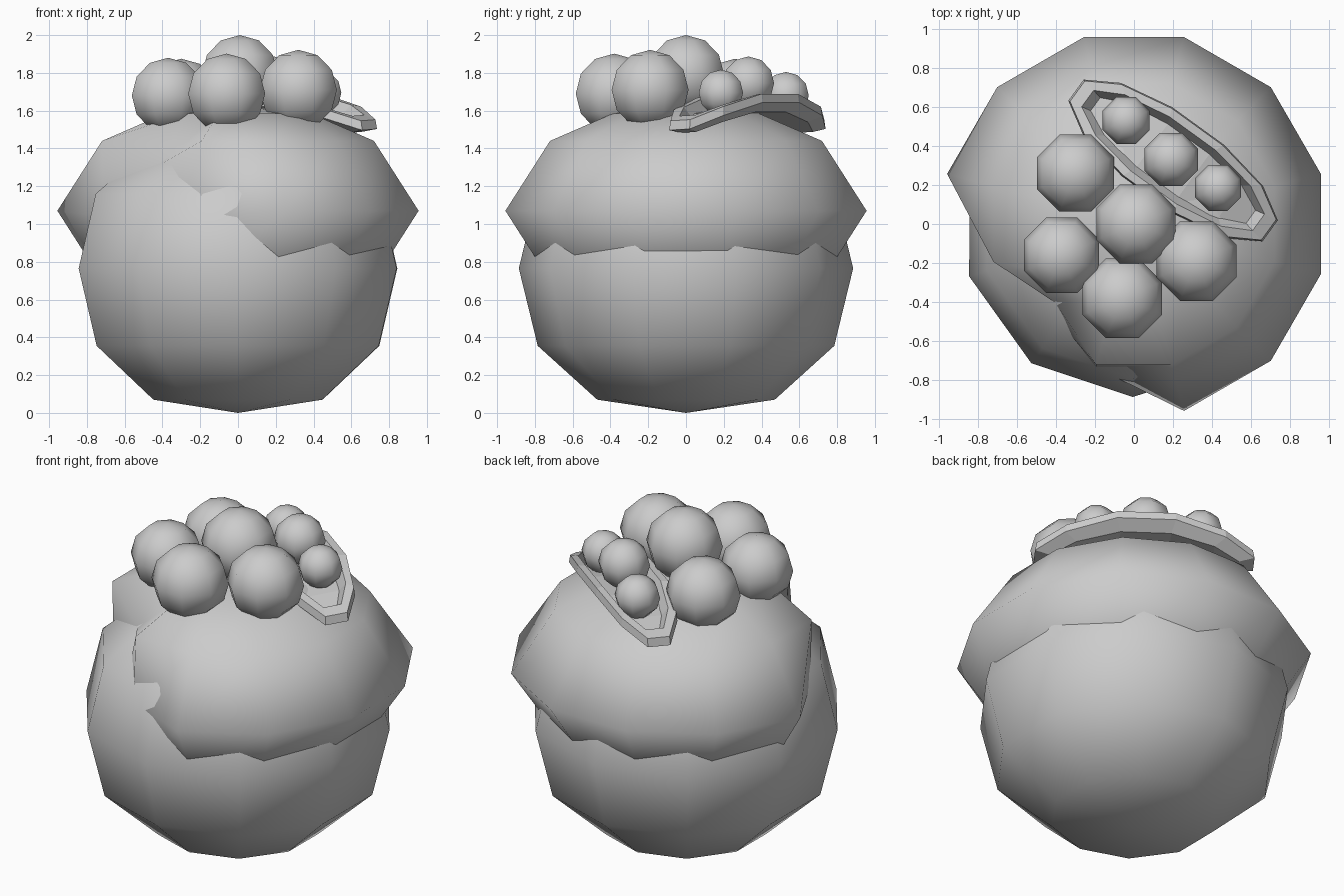
import bpy, math
from math import sin, cos, radians, pi

if "Cube" in bpy.data.objects:
    bpy.data.objects.remove(bpy.data.objects["Cube"])


def make(name, verts, faces, smooth=True):
    me = bpy.data.meshes.new(name)
    me.from_pydata(verts, [], faces)
    if smooth:
        me.polygons.foreach_set("use_smooth", [True] * len(me.polygons))
    me.update()
    ob = bpy.data.objects.new(name, me)
    bpy.context.collection.objects.link(ob)
    return ob


def lathe(name, rings, bottom, top, segs, offset, center=(0, 0), dents={}):
    """Closed round form from (radius, z) rings, bottom to top.
    dents: {(ring, angle): (radius, z)} moves single vertices."""
    cx, cy = center
    verts, faces = [], []
    for i, ring in enumerate(rings):
        for s in range(segs):
            deg = offset + 360 * s / segs
            r, z = dents.get((i, round(deg)), ring)
            a = radians(deg)
            verts.append((cx + r * cos(a), cy + r * sin(a), z))
    n = len(verts)
    verts += [(cx, cy, bottom), (cx, cy, top)]
    last = (len(rings) - 1) * segs
    for s in range(segs):
        t = (s + 1) % segs
        for i in range(len(rings) - 1):
            b = i * segs
            faces.append((b + s, b + t, b + segs + t, b + segs + s))
        faces.append((n, t, s))
        faces.append((n + 1, last + s, last + t))
    return make(name, verts, faces)


# Round ten-sided body
lathe("body", [(.47, .07), (.785, .355), (.885, .765), (.79, 1.16), (.49, 1.41)],
      0, 1.5, 10, 17.6)

# Overhanging cap, pushed inwards at the front left so the body shows
lathe("cap", [(.4, .58), (.745, .70), (.99, 1.07), (.745, 1.44), (.4, 1.585)],
      .53, 1.63, 12, 15,
      dents={(1, 195): (.62, .72), (1, 225): (.5, .72), (1, 255): (.62, .72),
             (2, 195): (.74, 1.04), (2, 225): (.62, 1.05), (2, 255): (.76, 1.04),
             (3, 225): (.57, 1.32)})


# Berries: x, y, z, radius
def berry(name, x, y, z, r):
    rings = [(r * 1.04 * cos(radians(d)), z + r * sin(radians(d))) for d in (-60, -30, 0, 30, 60)]
    lathe(name, rings, z - r, z + r, 8, 22.5, (x, y))


for k, b in enumerate([(.01, .0, 1.79, .21), (-.30, .26, 1.67, .205), (-.37, -.16, 1.68, .2),
                       (-.06, -.38, 1.69, .212), (.32, -.19, 1.71, .212)]):
    berry(f"large_berry_{k + 1}", *b)
for k, b in enumerate([(-.04, .53, 1.68, .125), (.19, .33, 1.745, .142), (.43, .185, 1.695, .122)]):
    berry(f"small_berry_{k + 1}", *b)

# Boat-shaped pod, arched over the cap
N = 12
verts, faces = [], []
for scale_a, scale_b, dz in ((.86, .7, -.1), (1, 1, -.045), (.985, .97, 0), (.88, .78, -.005), (.8, .62, -.075)):
    for i in range(N):
        t = 2 * pi * (i + .5) / N
        c, s = cos(t), sin(t)
        a = .635 * scale_a * c
        b = .225 * scale_b * math.copysign(abs(s) ** .9, s)
        z = 1.70 + dz - .15 * (a / .61) ** 2 + .1 * min(b, 0)
        verts.append((.2 + .81 * a + .587 * b, .325 - .587 * a + .81 * b, z))
for j in range(4):
    for i in range(N):
        k = (i + 1) % N
        faces.append((j * N + i, j * N + k, (j + 1) * N + k, (j + 1) * N + i))
# floor and underside as strips across the pod
for base, flip in ((0, True), (4 * N, False)):
    for i in range(N // 2 - 1):
        q = [base + i, base + i + 1, base + N - 2 - i, base + N - 1 - i]
        faces.append(tuple(reversed(q)) if flip else tuple(q))
make("pod", verts, faces, smooth=False)
